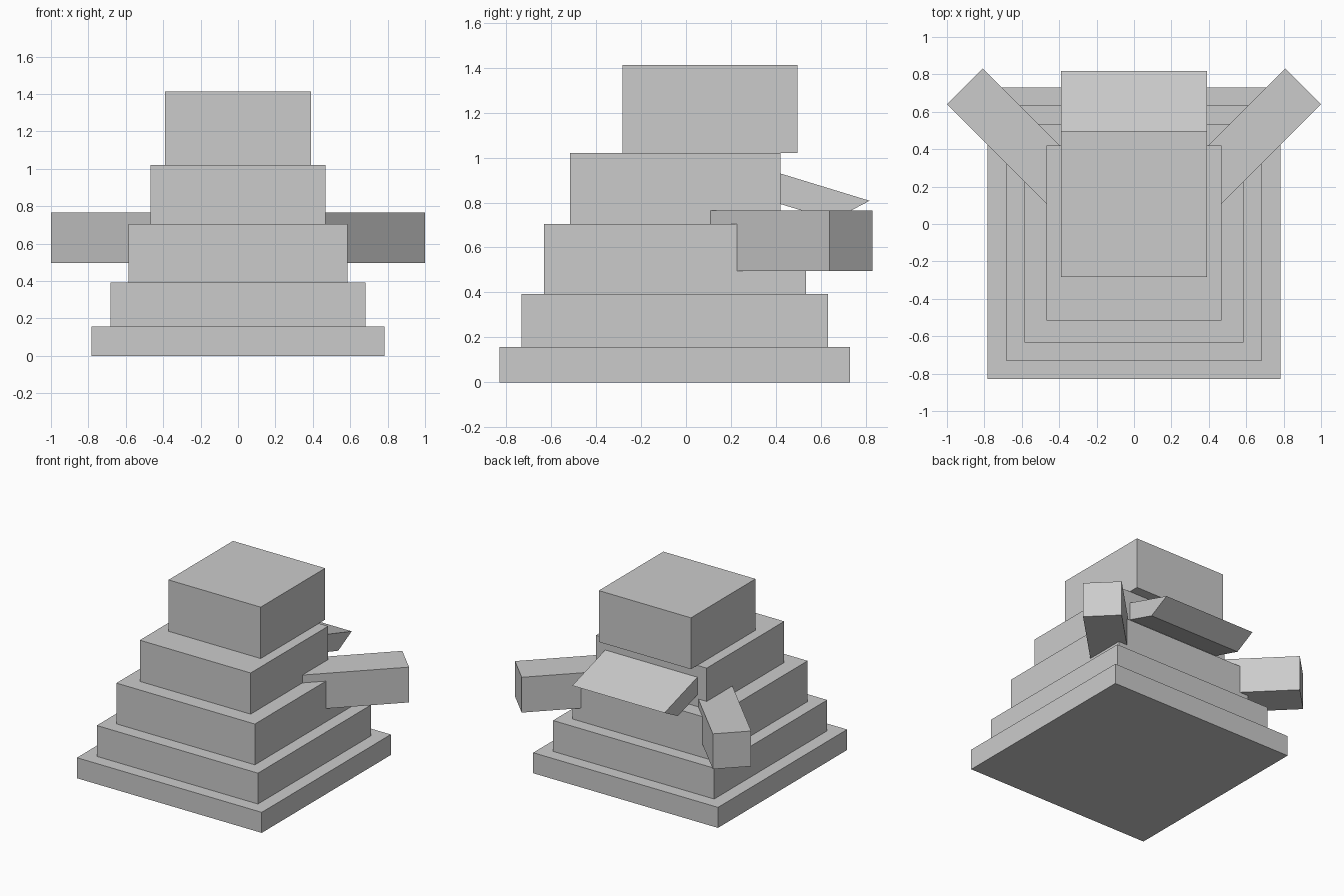
import bpy
import bmesh
from math import radians
from mathutils import Matrix

cube = bpy.data.objects.get("Cube")
if cube:
    bpy.data.objects.remove(cube, do_unlink=True)

GREY = (0.6, 0.6, 0.6, 1.0)
stone = bpy.data.materials.new("plain grey")
stone.use_nodes = True
stone.diffuse_color = GREY
stone.node_tree.nodes["Principled BSDF"].inputs["Base Color"].default_value = GREY


def add_object(name, bm):
    bmesh.ops.recalc_face_normals(bm, faces=bm.faces)
    mesh = bpy.data.meshes.new(name)
    bm.to_mesh(mesh)
    bm.free()
    mesh.materials.append(stone)
    obj = bpy.data.objects.new(name, mesh)
    bpy.context.collection.objects.link(obj)
    return obj


def add_box(name, size, centre, turn=0):
    bm = bmesh.new()
    matrix = (Matrix.Translation(centre) @ Matrix.Rotation(radians(turn), 4, "Z")
              @ Matrix.Diagonal((*size, 1)))
    bmesh.ops.create_cube(bm, size=1, matrix=matrix)
    return add_object(name, bm)


# Stacked tiers: name, half width, front y, back y, bottom z, top z
tiers = [
    ("base_tier", 0.782, -0.83, 0.73, 0, 0.157),
    ("lower_tier", 0.682, -0.733, 0.633, 0.157, 0.393),
    ("middle_tier", 0.586, -0.633, 0.535, 0.393, 0.705),
    ("upper_tier", 0.469, -0.517, 0.42, 0.705, 1.02),
    ("head_block", 0.39, -0.283, 0.497, 1.02, 1.413),
]
for name, half, front, back, low, high in tiers:
    add_box(name, (2 * half, back - front, high - low),
            (0, (front + back) / 2, (low + high) / 2))

# Arms splayed diagonally backward, rooted inside the body
for side, name in ((1, "left_arm"), (-1, "right_arm")):
    add_box(name, (0.9, 0.27, 0.27), (side * 0.586, 0.417, 0.63), side * 45)

# Sloping tail with a bevelled underside at its tip
profile = [(0.3, 0.966), (0.817, 0.808), (0.655, 0.722), (0.3, 0.83)]
bm = bmesh.new()
face = bm.faces.new([bm.verts.new((-0.39, y, z)) for y, z in profile])
sweep = bmesh.ops.extrude_face_region(bm, geom=[face])
bmesh.ops.translate(bm, vec=(0.78, 0, 0),
                    verts=[v for v in sweep["geom"] if isinstance(v, bmesh.types.BMVert)])
add_object("tail", bm)
